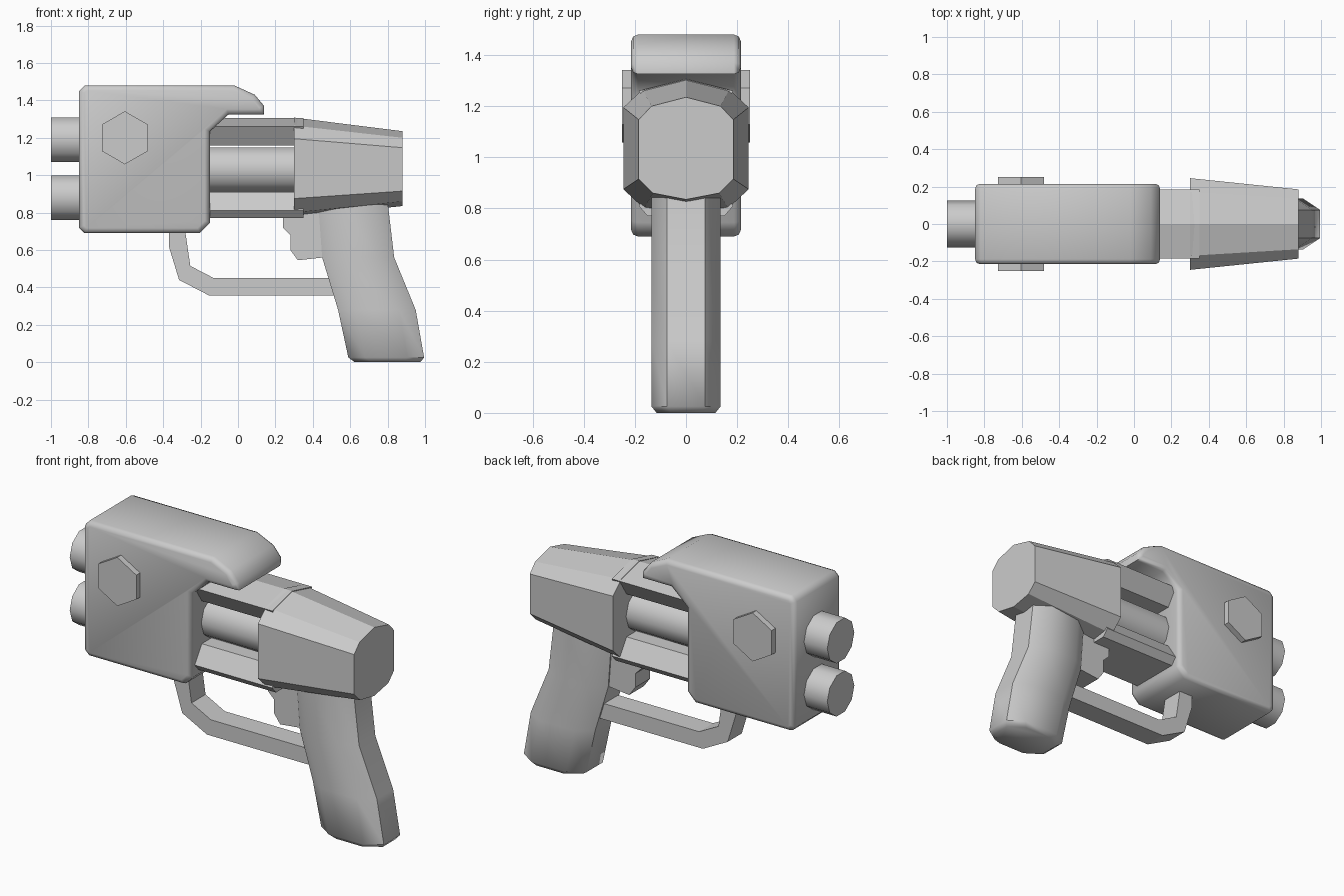
import bpy, bmesh, math

cube = bpy.data.objects.get("Cube")
if cube:
    bpy.data.objects.remove(cube, do_unlink=True)

grey = bpy.data.materials.new("plain_grey")
grey.use_nodes = True
colour = (0.6, 0.6, 0.6, 1)
grey.diffuse_color = colour
grey.node_tree.nodes["Principled BSDF"].inputs["Base Color"].default_value = colour


def loft(name, rings, smooth=None, rim_bevel=0):
    """Skin a closed solid through rings of points, optionally rounding the end rims."""
    bm = bmesh.new()
    rows = [[bm.verts.new(p) for p in ring] for ring in rings]
    n = len(rows[0])
    for a, b in zip(rows, rows[1:]):
        for i in range(n):
            j = (i + 1) % n
            bm.faces.new((a[i], a[j], b[j], b[i]))
    caps = [bm.faces.new(rows[0]), bm.faces.new(rows[-1])]
    bmesh.ops.recalc_face_normals(bm, faces=bm.faces)
    if rim_bevel:
        rim = [e for f in caps for e in f.edges]
        bmesh.ops.bevel(bm, geom=rim, offset=rim_bevel, segments=2,
                        profile=0.5, affect='EDGES')
    mesh = bpy.data.meshes.new(name)
    bm.to_mesh(mesh)
    bm.free()
    mesh.materials.append(grey)
    obj = bpy.data.objects.new(name, mesh)
    bpy.context.collection.objects.link(obj)
    if smooth:
        bpy.ops.object.select_all(action='DESELECT')
        obj.select_set(True)
        bpy.context.view_layer.objects.active = obj
        bpy.ops.object.shade_smooth_by_angle(angle=math.radians(smooth))
    return obj


def plate(name, profile, half, **kw):
    """Side profile (x, z) given thickness across y."""
    return loft(name, [[(x, y, z) for x, z in profile] for y in (-half, half)], **kw)


def section(x, half):
    """Full ring at x from one half outline (y, z), mirrored across y."""
    return [(x, y, z) for y, z in half] + [(x, -y, z) for y, z in reversed(half) if y]


def rod(name, x0, x1, z, r, sides=10):
    angles = [math.tau * i / sides for i in range(sides)]
    return loft(name, [[(x, r * math.cos(a), z + r * math.sin(a)) for a in angles]
                       for x in (x0, x1)], smooth=40)


# Front housing with overhanging hood
plate("housing", [(-0.85, 0.72), (-0.85, 1.45), (-0.82, 1.48), (-0.02, 1.48),
                  (0.09, 1.43), (0.14, 1.37), (0.14, 1.325), (-0.05, 1.325),
                  (-0.15, 1.235), (-0.15, 0.745), (-0.205, 0.69), (-0.82, 0.69)],
      0.215, smooth=50, rim_bevel=0.027)

# Twin muzzles and the exposed inner barrel
rod("upper_muzzle", -1.0, -0.8, 1.19, 0.125)
rod("lower_muzzle", -1.0, -0.8, 0.88, 0.125)
rod("inner_barrel", -0.2, 0.35, 1.03, 0.125)

# Rails above and below the inner barrel
upper = [(0, 1.305), (0.185, 1.26), (0.12, 1.16), (0, 1.16)]
lower = [(0, 0.91), (0.12, 0.91), (0.185, 0.81), (0.15, 0.77), (0, 0.77)]
for name, half in (("upper_rail", upper), ("lower_rail", lower)):
    loft(name, [section(x, half) for x in (-0.2, 0.35)])

# Tapering rear body
loft("rear_body", [
    section(0.30, [(0, 1.308), (0.17, 1.265), (0.245, 1.195), (0.245, 0.875),
                   (0.165, 0.80), (0, 0.775)]),
    section(0.88, [(0, 1.235), (0.135, 1.2), (0.185, 1.147), (0.185, 0.915),
                   (0.13, 0.86), (0, 0.835)])])

# Grip: chamfered sections stacked up the handle (z, front x, rear x, half width)
rings = []
for z, x0, x1, w in [(0, 0.625, 0.975, 0.115), (0.025, 0.59, 0.995, 0.135),
                     (0.28, 0.535, 0.95, 0.135), (0.56, 0.45, 0.835, 0.135),
                     (0.9, 0.425, 0.795, 0.135)]:
    c, d = 0.09, 0.06
    rings.append([(x0, w - d, z), (x0 + c, w, z), (x1 - c, w, z), (x1, w - d, z),
                  (x1, d - w, z), (x1 - c, -w, z), (x0 + c, -w, z), (x0, d - w, z)])
loft("grip", rings, smooth=50)

# Trigger and its guard
plate("trigger", [(0.24, 0.8), (0.24, 0.72), (0.28, 0.68), (0.28, 0.6),
                  (0.32, 0.545), (0.5, 0.565), (0.5, 0.83)], 0.068)
plate("trigger_guard", [(-0.37, 0.72), (-0.37, 0.62), (-0.315, 0.44), (-0.155, 0.357),
                        (0.55, 0.357), (0.52, 0.45), (-0.13, 0.45), (-0.255, 0.515),
                        (-0.285, 0.72)], 0.065)

# Hexagonal bolt through both sides of the housing
plate("hex_bolt", [(-0.605 + 0.142 * math.sin(math.tau * i / 6),
                    1.2 + 0.142 * math.cos(math.tau * i / 6)) for i in range(6)], 0.25)
